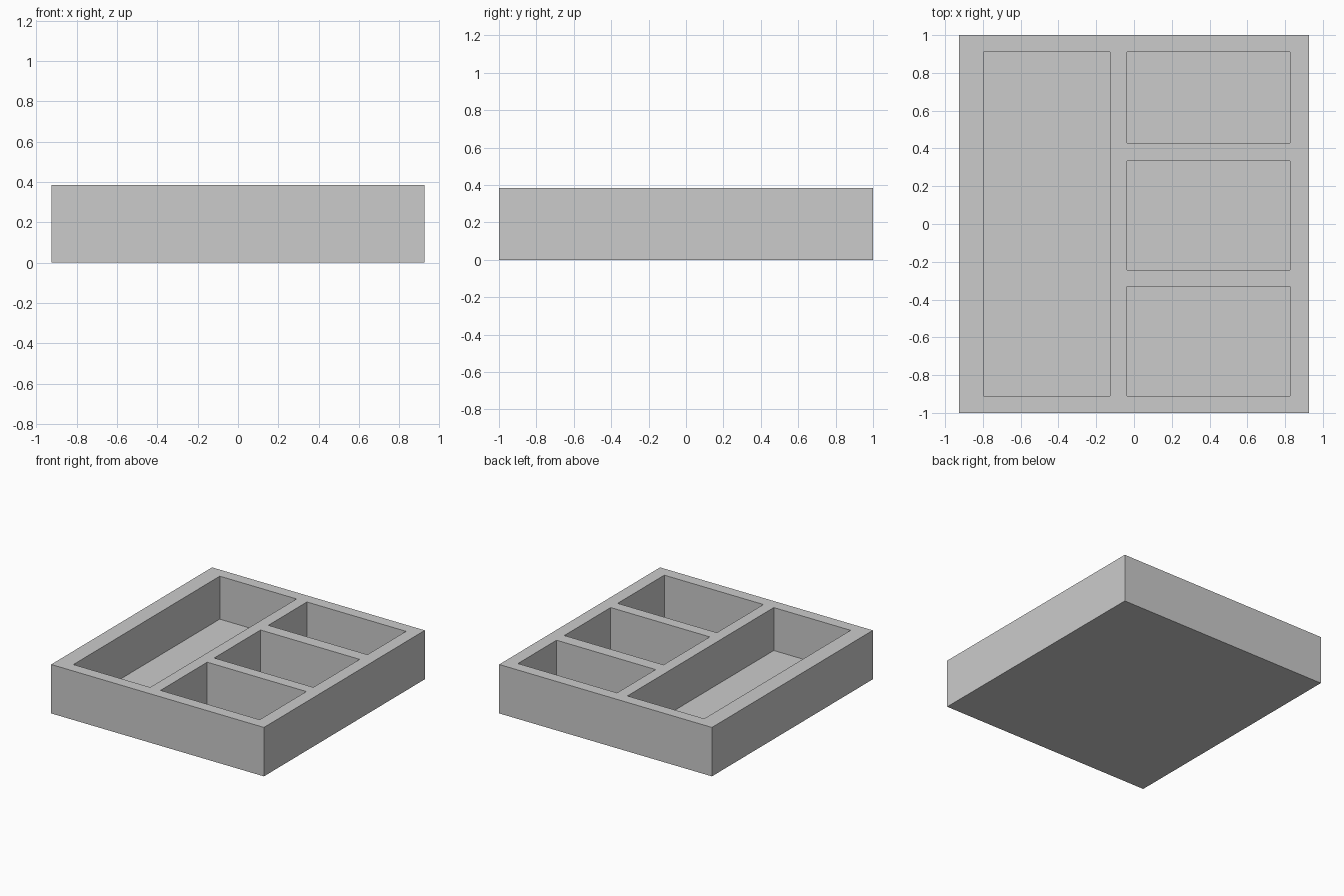
import bpy
import bmesh

if "Cube" in bpy.data.objects:
    bpy.data.objects.remove(bpy.data.objects["Cube"])

HX, HY, H = 0.926, 1.0, 0.385   # outer half sizes and height
FLOOR = 0.047                   # floor thickness
EPS = 1e-6

# pockets as (x0, x1, y0, y1)
POCKETS = [
    (-0.796, -0.127, -0.91, 0.91),
    (-0.037, 0.826, 0.43, 0.91),
    (-0.037, 0.826, -0.243, 0.333),
    (-0.037, 0.826, -0.91, -0.33),
]

grey = bpy.data.materials.new("light grey")
grey.diffuse_color = (0.6, 0.6, 0.6, 1.0)
grey.use_nodes = True
grey.node_tree.nodes["Principled BSDF"].inputs["Base Color"].default_value = grey.diffuse_color


def box(bm, x0, x1, y0, y1, z0, z1):
    verts = bmesh.ops.create_cube(bm, size=1.0)["verts"]
    for v in verts:
        v.co.x = x1 if v.co.x > 0 else x0
        v.co.y = y1 if v.co.y > 0 else y0
        v.co.z = z1 if v.co.z > 0 else z0


def make_object(name, bm):
    mesh = bpy.data.meshes.new(name)
    bm.to_mesh(mesh)
    bm.free()
    mesh.materials.append(grey)
    obj = bpy.data.objects.new(name, mesh)
    bpy.context.collection.objects.link(obj)
    return obj


# solid tray block
bm = bmesh.new()
box(bm, -HX, HX, -HY, HY, 0, H)
tray = make_object("divided_tray", bm)

# compartment cutters
bm = bmesh.new()
for x0, x1, y0, y1 in POCKETS:
    box(bm, x0, x1, y0, y1, FLOOR, H + 0.1)
cutter = make_object("compartment_cutter", bm)
cutter.hide_render = True

# hollow out the compartments
mod = tray.modifiers.new("compartments", 'BOOLEAN')
mod.operation = 'DIFFERENCE'
mod.solver = 'EXACT'
mod.object = cutter
bpy.context.view_layer.objects.active = tray
tray.select_set(True)
bpy.ops.object.modifier_apply(modifier=mod.name)
bpy.data.objects.remove(cutter, do_unlink=True)
